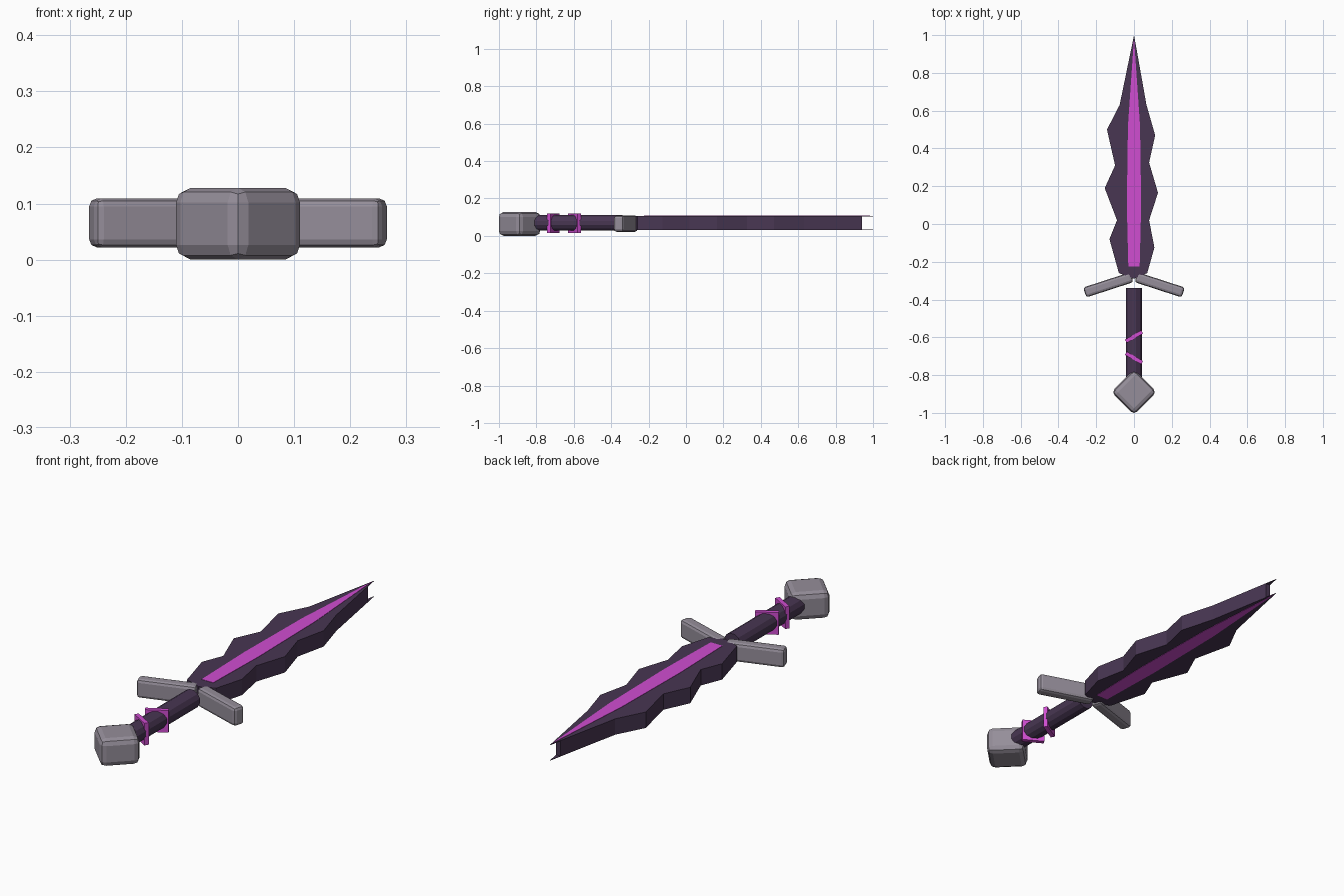
import bpy, bmesh
from math import radians
from mathutils import Matrix

cube = bpy.data.objects.get("Cube")
if cube:
    bpy.data.objects.remove(cube, do_unlink=True)


def material(name, colour):
    m = bpy.data.materials.new(name)
    m.use_nodes = True
    m.diffuse_color = (*colour, 1)
    m.node_tree.nodes["Principled BSDF"].inputs["Base Color"].default_value = (*colour, 1)
    return m


DARK = material("dark purple", (0.065, 0.037, 0.085))
PINK = material("bright magenta", (0.63, 0.075, 0.64))
GREY = material("stone grey", (0.30, 0.27, 0.32))
MID = 0.0695  # height of the sword's centre plane


def finish(name, bm, mat):
    bmesh.ops.recalc_face_normals(bm, faces=bm.faces)
    me = bpy.data.meshes.new(name)
    bm.to_mesh(me)
    bm.free()
    me.materials.append(mat)
    ob = bpy.data.objects.new(name, me)
    bpy.context.collection.objects.link(ob)
    return ob


def box(name, size, loc, turn, mat, bevel=0):
    bm = bmesh.new()
    bmesh.ops.create_cube(bm, size=1, matrix=Matrix.Diagonal((*size, 1)))
    if bevel:
        bmesh.ops.bevel(bm, geom=bm.edges[:], offset=bevel, segments=2,
                        profile=0.5, affect='EDGES')
    ob = finish(name, bm, mat)
    ob.location = loc
    ob.rotation_euler.z = radians(turn)
    return ob


# Wavy blade: flat top and bottom, side walls stopping short of the twin tips
right = [(0.07, -0.26), (0.108, -0.125), (0.08, 0.02), (0.127, 0.165),
         (0.08, 0.325), (0.112, 0.47), (0.066, 0.63), (0.011, 0.94)]
left = [(-0.012, 0.94), (-0.076, 0.63), (-0.143, 0.5), (-0.1, 0.31),
        (-0.155, 0.19), (-0.09, 0.02), (-0.13, -0.08), (-0.08, -0.26)]
outline = [(0, -0.29)] + right + left
bm = bmesh.new()
low, high = ([bm.verts.new((x, y, MID + dz)) for x, y in outline] for dz in (-0.037, 0.037))
for i in range(len(outline)):
    j = (i + 1) % len(outline)
    bm.faces.new((low[i], low[j], high[j], high[i]))
n = len(right)
for ring in (low, high):
    bm.faces.new(ring)
# Thin spike at the end of each blade face
for z in (-0.036, 0.036):
    spike = [bm.verts.new((x, y, MID + z + dz))
             for dz in (-0.001, 0.001) for x, y in (right[-1], (0, 1), left[0])]
    a, b = spike[:3], spike[3:]
    bm.faces.new(a)
    bm.faces.new(b)
    for i in range(3):
        j = (i + 1) % 3
        bm.faces.new((a[i], a[j], b[j], b[i]))
finish("blade", bm, DARK)

# Glowing core stripe on both faces of the blade
half = [(0.03, -0.225), (0.038, 0.1), (0.032, 0.52)]
core = half + [(0, 0.985)] + [(-x, y) for x, y in reversed(half)]
for name, z in (("top_core_stripe", 0.0365), ("bottom_core_stripe", -0.0385)):
    bm = bmesh.new()
    face = bm.faces.new([bm.verts.new((x, y, MID + z)) for x, y in core])
    ext = bmesh.ops.extrude_face_region(bm, geom=[face])["geom"]
    bmesh.ops.translate(bm, vec=(0, 0, 0.002),
                        verts=[g for g in ext if isinstance(g, bmesh.types.BMVert)])
    if not face.is_valid or len(bm.faces) < len(core) + 2:
        bm.faces.new([v for v in bm.verts if v.co.z < MID + z + 0.001])
    finish(name, bm, PINK)

# Swept guard arms
for name, side in (("left_guard_arm", 1), ("right_guard_arm", -1)):
    box(name, (0.263, 0.055, 0.087), (side * 0.136, -0.322, 0.0655), side * -18, GREY, 0.014)

# Grip
bm = bmesh.new()
bmesh.ops.create_cone(bm, cap_ends=True, segments=12, radius1=0.0435, radius2=0.0435, depth=0.51,
                      matrix=Matrix.Translation((0, -0.595, MID)) @ Matrix.Rotation(radians(90), 4, 'X')
                      @ Matrix.Rotation(radians(15), 4, 'Z'))
grip = finish("grip", bm, DARK)

# Slanted grip bands
box("upper_grip_band", (0.1, 0.02, 0.103), (0, -0.596, 0.067), 30, PINK)
box("lower_grip_band", (0.1, 0.02, 0.103), (0, -0.709, 0.067), -30, PINK)

# Diamond pommel
box("pommel", (0.171, 0.171, 0.128), (0, -0.89, 0.064), 45, GREY, 0.026)
